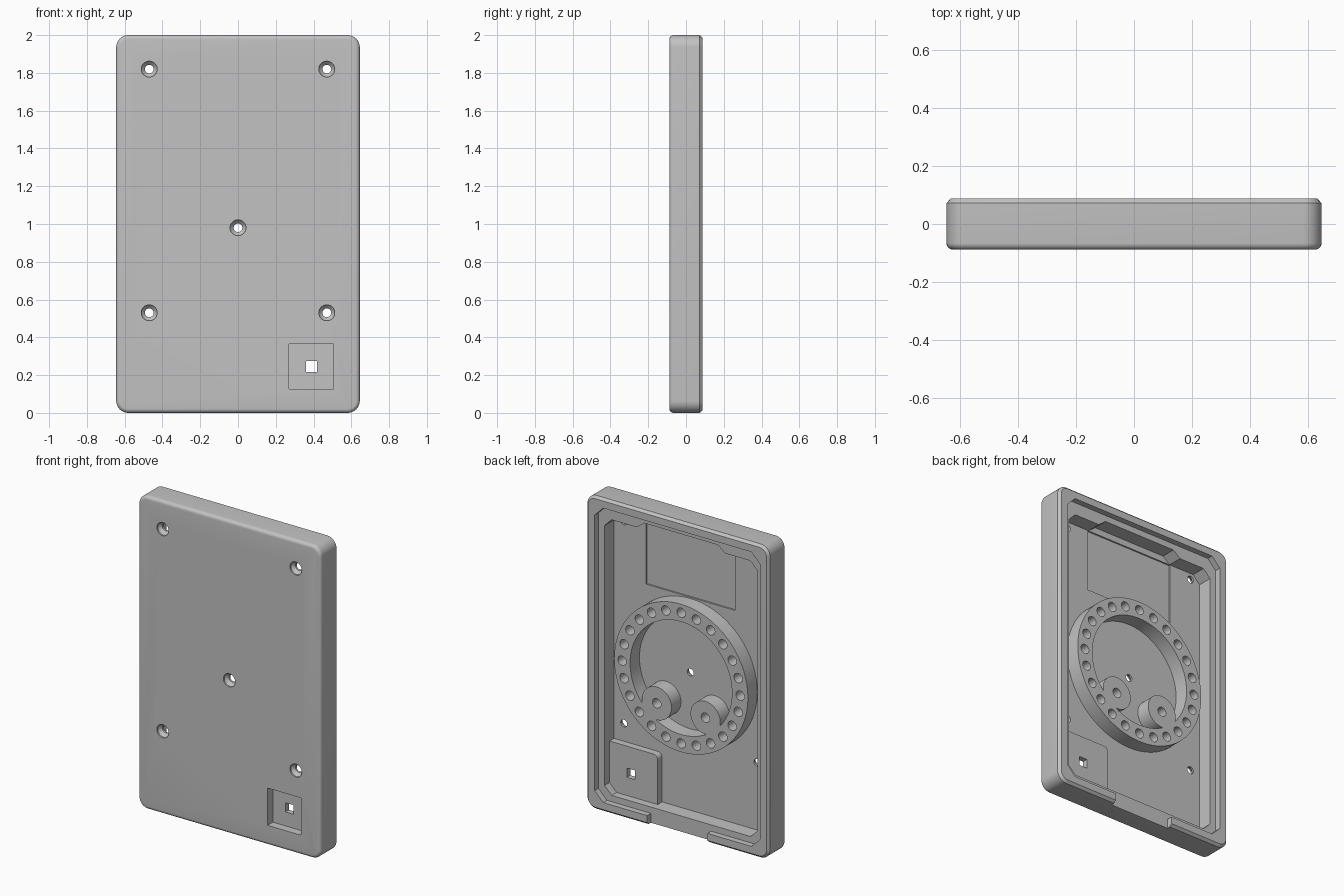
import bpy, bmesh
from math import sin, cos, pi

cube = bpy.data.objects.get("Cube")
if cube:
    bpy.data.objects.remove(cube)

grey = bpy.data.materials.new("plain_grey")
grey.use_nodes = True
COLOUR = (0.54, 0.54, 0.54, 1)
grey.diffuse_color = COLOUR
grey.node_tree.nodes["Principled BSDF"].inputs["Base Color"].default_value = COLOUR

# Main depths (y) and the shared ring centre height
FRONT, BACK = -0.088, 0.088
FLOOR, LEDGE = -0.045, 0.05
RING_Z = 0.98


def rounded_rect(x0, x1, z0, z1, r, n=6):
    """Rectangle outline with rounded corners (n=1 gives chamfers)."""
    pts = []
    corners = [(x1 - r, z1 - r), (x0 + r, z1 - r), (x0 + r, z0 + r), (x1 - r, z0 + r)]
    for k, (cx, cz) in enumerate(corners):
        for i in range(n + 1):
            a = (k + i / n) * pi / 2
            pts.append((cx + r * cos(a), cz + r * sin(a)))
    return pts


def box(x0, x1, z0, z1):
    return [(x0, z0), (x1, z0), (x1, z1), (x0, z1)]


def circle(x, z, r, n=32):
    return [(x + r * cos(2 * pi * i / n), z + r * sin(2 * pi * i / n)) for i in range(n)]


def loft(name, *solids):
    """Each solid is a list of (y, outline) sections joined and capped."""
    bm = bmesh.new()
    for sections in solids:
        loops = [[bm.verts.new((x, y, z)) for x, z in outline] for y, outline in sections]
        for a, b in zip(loops, loops[1:]):
            for i in range(len(a)):
                j = (i + 1) % len(a)
                bm.faces.new((a[i], a[j], b[j], b[i]))
        bm.faces.new(loops[0])
        bm.faces.new(loops[-1])
    bmesh.ops.recalc_face_normals(bm, faces=bm.faces)
    mesh = bpy.data.meshes.new(name)
    bm.to_mesh(mesh)
    bm.free()
    mesh.materials.append(grey)
    obj = bpy.data.objects.new(name, mesh)
    bpy.context.collection.objects.link(obj)
    return obj


def prism(outline, y0, y1):
    return [(y0, outline), (y1, outline)]


def combine(target, tool, operation="DIFFERENCE", keep=False):
    mod = target.modifiers.new("combine", "BOOLEAN")
    mod.operation, mod.solver, mod.object = operation, "EXACT", tool
    bpy.context.view_layer.objects.active = target
    bpy.ops.object.modifier_apply(modifier=mod.name)
    if not keep:
        bpy.data.objects.remove(tool)


# Housing: rounded front edge, chamfered back edge
def shell(inset):
    return rounded_rect(-0.645 + inset, 0.645 - inset, inset, 2 - inset, 0.065 - inset, 8)


R = 0.022
sections = [(FRONT + R * (1 - cos(a)), shell(R * (1 - sin(a))))
            for a in [i * pi / 12 for i in range(7)]]
sections += [(0.072, shell(0)), (BACK, shell(0.015))]
housing = loft("housing", sections)

# Shallow seat for a cover around the cavity
combine(housing, loft("seat_cut", prism(rounded_rect(-0.583, 0.583, 0.06, 1.94, 0.06, 1), LEDGE, 0.2)))

# Main cavity with thicker upper corners
half = [(0.26, 1.9), (0.31, 1.86), (0.49, 1.86), (0.54, 1.81), (0.54, 0.15), (0.49, 0.1)]
cavity = half + [(-x, z) for x, z in reversed(half)]
combine(housing, loft("cavity_cut", prism(cavity, FLOOR, 0.2)))

# Gap in the bottom rim and thin rectangular recess in the floor
combine(housing, loft("rim_gap_cut", prism(box(-0.213, 0.213, -0.1, 0.08), LEDGE, 0.2)))
combine(housing, loft("floor_recess_cut", prism(box(-0.315, 0.315, 1.46, 1.86), FLOOR - 0.01, 0)))

# Countersunk screw holes
spots = [(0, RING_Z)] + [(s * 0.47, z) for s in (-1, 1) for z in (0.53, 1.82)]
profile = [(-0.1, 0.042), (-0.078, 0.042), (-0.058, 0.023), (0, 0.023)]
combine(housing, loft("screw_cut", *[[(y, circle(x, z, r)) for y, r in profile] for x, z in spots]))

# Raised block behind the square front pocket
outline = [(0.56, 0.09), (0.56, 0.415)]
outline += [(0.23 - 0.03 * sin(a), 0.385 + 0.03 * cos(a)) for a in [i * pi / 12 for i in range(7)]]
outline += [(0.2, 0.09)]
block = loft("pocket_block", prism(outline, FLOOR, 0))
for tool in (loft("pocket_cut", prism(box(0.27, 0.506, 0.127, 0.365), -0.2, -0.035)),
             loft("square_hole_cut", prism(box(0.36, 0.418, 0.216, 0.275), -0.2, 0.1))):
    combine(housing, tool, keep=True)
    combine(block, tool)

# Ring with two inner posts
ring = loft("hole_ring", prism(circle(0, RING_Z, 0.472, 96), FLOOR, LEDGE))
combine(ring, loft("ring_bore_cut", prism(circle(0, RING_Z, 0.36, 96), -0.2, 0.2)))
posts = [(s * 0.172, RING_Z - 0.207) for s in (-1, 1)]
combine(ring, loft("posts", *[prism(circle(x, z, 0.105, 48), FLOOR, LEDGE) for x, z in posts]), "UNION")

# Blind holes around the ring and in the posts
holes = circle(0, RING_Z, 0.417, 24) + posts
combine(ring, loft("peg_hole_cut", *[prism(circle(x, z, 0.03, 24), -0.03, 0.1) for x, z in holes]))

# Smooth the curved walls, keep the edges crisp
bpy.ops.object.select_all(action="DESELECT")
for obj in (housing, block, ring):
    obj.select_set(True)
bpy.context.view_layer.objects.active = housing
bpy.ops.object.shade_smooth_by_angle(angle=pi / 6)
